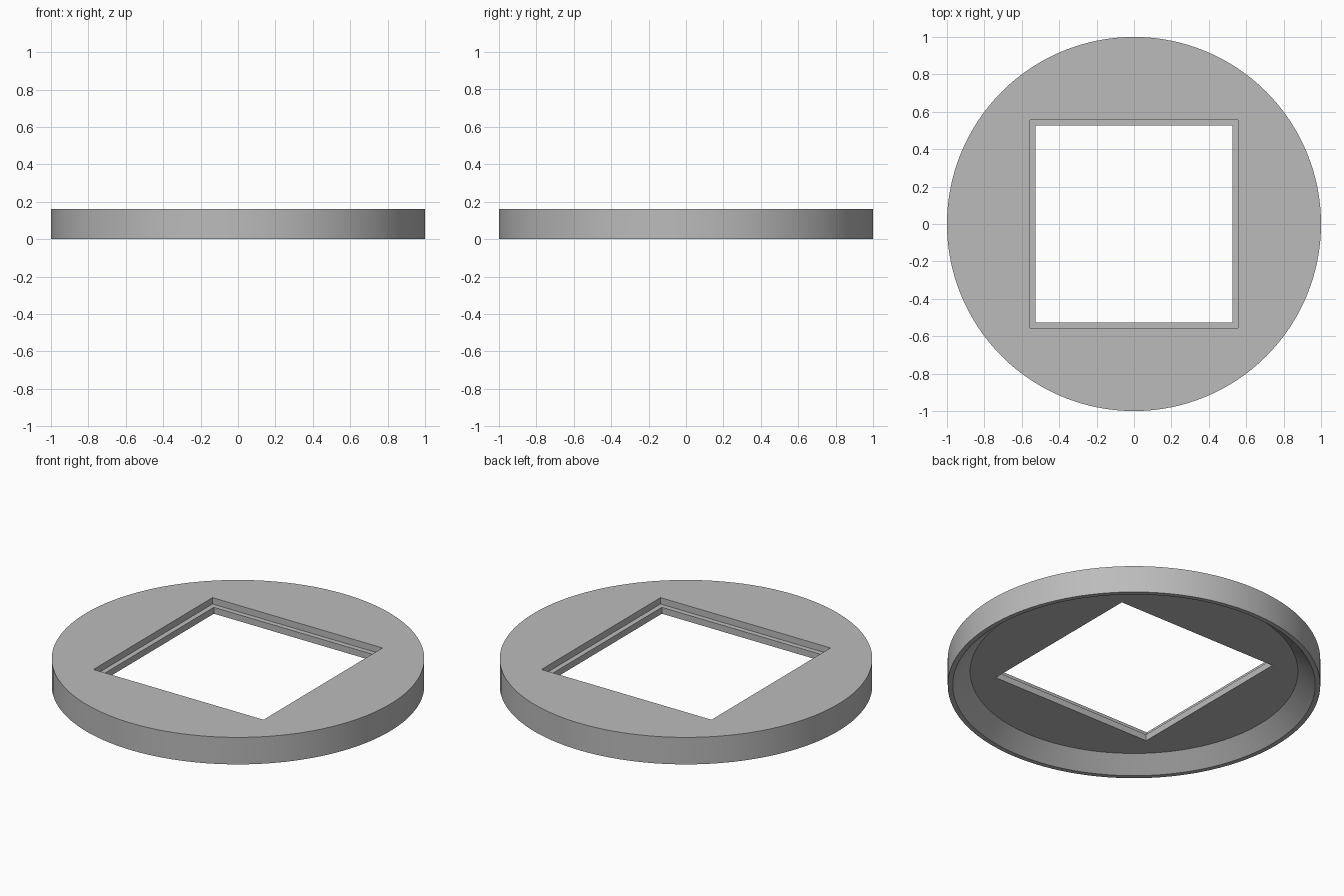
import bpy, bmesh
from math import cos, sin, pi, radians

SIDES = 128  # multiple of 8, so the square rings get true corners

cube = bpy.data.objects.get("Cube")
if cube:
    bpy.data.objects.remove(cube, do_unlink=True)

grey = bpy.data.materials.new("plain grey")
grey.use_nodes = True
colour = (0.5, 0.5, 0.5, 1)
grey.diffuse_color = colour
grey.node_tree.nodes["Principled BSDF"].inputs["Base Color"].default_value = colour


def ring(bm, shape, size, z):
    """Circle of radius size, or square of half-width size, at height z."""
    verts = []
    for i in range(SIDES):
        a = 2 * pi * i / SIDES
        c, s = cos(a), sin(a)
        r = size if shape == "circle" else size / max(abs(c), abs(s))
        verts.append(bm.verts.new((r * c, r * s, z)))
    return verts


# Closed cross-section, from the outer wall over the top and down the opening
TOP, LEDGE, FLOOR = 0.16, 0.122, 0.084
section = [
    ("circle", 1.0, 0),
    ("circle", 1.0, TOP),
    ("square", 0.557, TOP),      # upper opening
    ("square", 0.557, LEDGE),
    ("square", 0.527, LEDGE),    # stepped ledge
    ("square", 0.527, FLOOR),
    ("circle", 0.88, FLOOR),     # hollow underside
    ("circle", 0.973, 0),        # tapered inner wall to the rim
]

bm = bmesh.new()
rings = [ring(bm, *step) for step in section]
for k, low in enumerate(rings):
    high = rings[(k + 1) % len(rings)]
    for i in range(SIDES):
        j = (i + 1) % SIDES
        bm.faces.new((low[i], low[j], high[j], high[i]))
bmesh.ops.recalc_face_normals(bm, faces=bm.faces)

mesh = bpy.data.meshes.new("round_frame")
bm.to_mesh(mesh)
bm.free()
mesh.materials.append(grey)
frame = bpy.data.objects.new("round_frame", mesh)
bpy.context.collection.objects.link(frame)

# Smooth round walls with crisp rims and corners
bpy.ops.object.select_all(action="DESELECT")
frame.select_set(True)
bpy.context.view_layer.objects.active = frame
bpy.ops.object.shade_smooth_by_angle(angle=radians(30))
